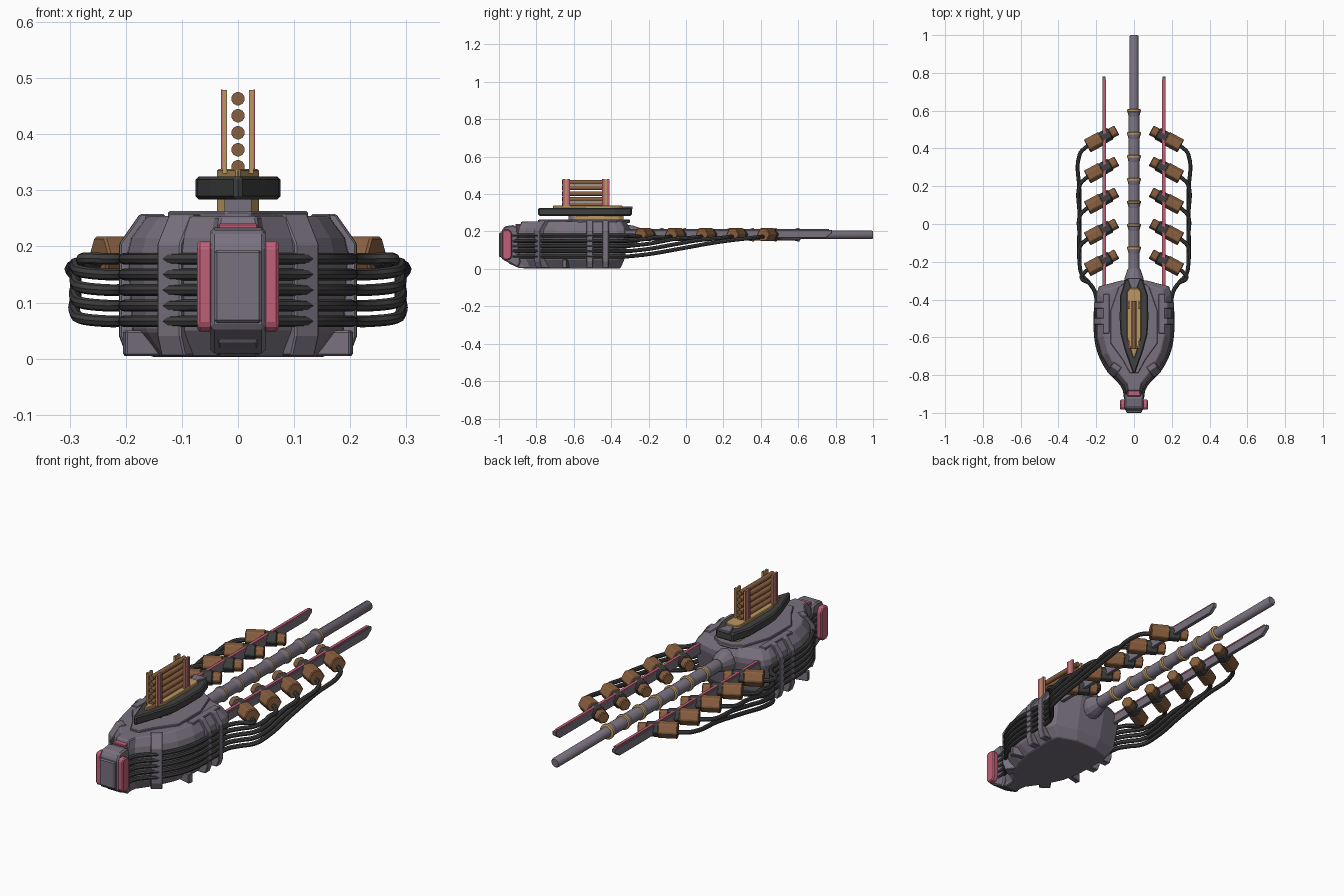
import bpy, math
from mathutils import Vector

if "Cube" in bpy.data.objects:
    bpy.data.objects.remove(bpy.data.objects["Cube"])


def material(name, rgb):
    m = bpy.data.materials.new(name)
    m.diffuse_color = (*rgb, 1)
    m.use_nodes = True
    m.node_tree.nodes["Principled BSDF"].inputs["Base Color"].default_value = m.diffuse_color
    return m


GREY = material("violet_grey", (0.19, 0.165, 0.21))
DARK = material("charcoal", (0.05, 0.052, 0.05))
BROWN = material("copper_brown", (0.25, 0.115, 0.05))
GOLD = material("dull_gold", (0.5, 0.31, 0.12))
PINK = material("rose", (0.52, 0.115, 0.19))


def finish(ob, mat, bevel=0, mirror=False, smooth=False):
    ob.data.materials.clear()
    ob.data.materials.append(mat)
    if bevel:
        b = ob.modifiers.new("bevel", 'BEVEL')
        b.width, b.segments, b.limit_method = bevel, 1, 'ANGLE'
    if mirror:
        ob.modifiers.new("mirror", 'MIRROR')
    if smooth:
        bpy.ops.object.select_all(action='DESELECT')
        ob.select_set(True)
        bpy.context.view_layer.objects.active = ob
        bpy.ops.object.shade_smooth_by_angle(angle=math.radians(40))
    return ob


def loft(name, rings, mat, **kw):
    """Join equal rings of points and cap both ends."""
    n = len(rings[0])
    verts = [tuple(p) for r in rings for p in r]
    faces = [tuple(range(n)), tuple(range(len(verts) - n, len(verts)))]
    for k in range(len(rings) - 1):
        for i in range(n):
            j = (i + 1) % n
            faces.append((k * n + i, k * n + j, k * n + n + j, k * n + n + i))
    me = bpy.data.meshes.new(name)
    me.from_pydata(verts, [], faces)
    import bmesh
    bm = bmesh.new()
    bm.from_mesh(me)
    bmesh.ops.recalc_face_normals(bm, faces=bm.faces)
    bm.to_mesh(me)
    bm.free()
    ob = bpy.data.objects.new(name, me)
    bpy.context.collection.objects.link(ob)
    return finish(ob, mat, **kw)


def box(name, x, y, z, mat, **kw):
    return loft(name, [[(x[0], y[0], h), (x[1], y[0], h), (x[1], y[1], h), (x[0], y[1], h)]
                       for h in z], mat, **kw)


def full(half):
    """Complete a half plan outline across x = 0."""
    return half + [(-x, y) for x, y in reversed(half)]


def slab(name, half, z0, z1, mat, **kw):
    return loft(name, [[(x, y, z) for x, y in full(half)] for z in (z0, z1)], mat, **kw)


def side_profile(name, x0, x1, yz, mat, **kw):
    return loft(name, [[(x, y, z) for y, z in yz] for x in (x0, x1)], mat, **kw)


def tube(name, stations, n, mat, turn=0, **kw):
    """Round or faceted tube through (point, radius) stations on a line."""
    axis = (Vector(stations[-1][0]) - Vector(stations[0][0])).normalized()
    side = axis.cross(Vector((0, 0, 1))).normalized()
    up = side.cross(axis)
    rings = []
    for p, r in stations:
        rings.append([Vector(p) + r * (math.cos(a) * side + math.sin(a) * up)
                      for a in (2 * math.pi * i / n + turn for i in range(n))])
    return loft(name, rings, mat, **kw)


# Hull: plan outline stacked with inset bottom and chamfered shoulders
OUT = [(0.04, -0.90), (0.05, -0.86), (0.115, -0.79), (0.17, -0.70), (0.195, -0.61),
       (0.20, -0.37), (0.185, -0.33), (0.07, -0.30)]


def level(z, inset, rear):
    pts = []
    for x, y in OUT:
        px = x * (1 - inset / 0.2)
        py = y + inset * 0.6 if y < -0.6 else y - (rear if y > -0.4 else 0)
        pts.append((px, py))
    return [(x, y, z) for x, y in full(pts)]


loft("hull", [level(0.003, 0.045, 0.05), level(0.05, 0.008, 0.03), level(0.19, 0.0, 0.0),
              level(0.215, 0.006, 0.0), level(0.254, 0.035, 0.02)], GREY, bevel=0.004)

# Layered deck plates on top of the hull
slab("upper_plate", [(0.022, -0.79), (0.06, -0.72), (0.125, -0.63), (0.125, -0.46),
                     (0.08, -0.33), (0.03, -0.30)], 0.245, 0.263, GREY, bevel=0.003)
box("shoulder_plate", (0.13, 0.165), (-0.58, -0.37), (0.245, 0.258), GREY, bevel=0.003, mirror=True)

# Armour ribs over the hull sides
for i, (x, y, ang, w) in enumerate([(0.115, -0.785, -55, 0.026), (0.196, -0.515, 0, 0.017),
                                    (0.197, -0.43, 0, 0.017), (0.183, -0.645, -14, 0.012)]):
    n = Vector((math.cos(math.radians(ang)), math.sin(math.radians(ang)), 0))
    t = Vector((-n.y, n.x, 0))
    prof = [(-0.05, 0.005), (0.002, 0.005), (0.015, 0.04), (0.015, 0.205), (-0.022, 0.258), (-0.05, 0.258)]
    if i == 3:
        prof = [(-0.05, 0.005), (0.02, 0.005), (0.02, 0.05), (-0.05, 0.05)]
    loft("hull_rib", [[Vector((x, y, 0)) + t * s + n * a + Vector((0, 0, h)) for a, h in prof]
                      for s in (-w, w)], GREY, bevel=0.003, mirror=True)

# Prow: neck, front block, inset panel and coloured guards
side_profile("prow_neck", -0.036, 0.036, [(-0.95, 0.03), (-0.89, 0.004), (-0.76, 0.004),
             (-0.74, 0.25), (-0.83, 0.236), (-0.95, 0.228)], GREY, bevel=0.004)
side_profile("prow_block", -0.049, 0.049, [(-0.988, 0.055), (-0.90, 0.006), (-0.885, 0.03), (-0.90, 0.225),
             (-0.925, 0.234), (-0.97, 0.228), (-0.988, 0.20)], GREY, bevel=0.007)
box("prow_panel", (-0.042, 0.042), (-1.0, -0.98), (0.064, 0.194), GREY, bevel=0.005)
side_profile("prow_guard", 0.045, 0.073, [(-0.983, 0.06), (-0.97, 0.048), (-0.94, 0.05), (-0.93, 0.07),
             (-0.93, 0.19), (-0.945, 0.21), (-0.975, 0.21), (-0.983, 0.2)], PINK, bevel=0.005, mirror=True)
slab("prow_top_plate", [(0.036, -0.912), (0.022, -0.83)], 0.23, 0.241, PINK, bevel=0.003)

# Bridge: pedestal, charcoal deck and gold floor
slab("bridge_pedestal", [(0.012, -0.62), (0.037, -0.58), (0.037, -0.36), (0.02, -0.335)],
     0.255, 0.29, GOLD, bevel=0.003)
box("pedestal_core", (-0.024, 0.024), (-0.628, -0.40), (0.255, 0.285), GREY)
slab("bridge_deck", [(0.006, -0.79), (0.05, -0.665), (0.072, -0.58), (0.076, -0.50), (0.074, -0.38),
                     (0.045, -0.29)], 0.284, 0.325, DARK, bevel=0.011)
slab("bridge_floor", [(0.004, -0.71), (0.037, -0.60), (0.037, -0.36), (0.024, -0.34)],
     0.32, 0.338, GOLD, bevel=0.003)
slab("bridge_rear_wedge", [(0.004, -0.375), (0.036, -0.285)], 0.32, 0.333, GREY, bevel=0.003)

# Mast: two pairs of posts with stacked rods between
for y in (-0.64, -0.43):
    box("mast_post", (0.020, 0.028), (y - 0.02, y + 0.02), (0.33, 0.479), GOLD, mirror=True)
    for s in (-0.013, 0.013):
        box("mast_stripe", (0.0275, 0.0305), (y + s - 0.006, y + s + 0.006), (0.338, 0.48), PINK, mirror=True)
for i in range(5):
    z = 0.342 + 0.0303 * i
    tube("mast_rod", [((0, -0.662, z), 0.012), ((0, -0.408, z), 0.012)], 14, BROWN, smooth=True)

# Central barrel with collar and gold rings
BZ = 0.182
tube("barrel", [((0, -0.34, BZ), 0.029), ((0, 0.60, BZ), 0.029), ((0, 0.615, BZ), 0.023),
                ((0, 0.994, BZ), 0.023), ((0, 1.0, BZ), 0.018)], 20, GREY, smooth=True)
tube("barrel_collar", [((0, -0.34, BZ), 0.058), ((0, -0.285, BZ), 0.05), ((0, -0.25, BZ), 0.038),
                       ((0, -0.235, BZ), 0.032)], 12, GREY)
for i in range(7):
    y = -0.127 + 0.1212 * i
    tube("barrel_ring", [((0, y - 0.008, BZ), 0.031), ((0, y - 0.005, BZ), 0.036),
                         ((0, y + 0.005, BZ), 0.036), ((0, y + 0.008, BZ), 0.031)], 20, GOLD, smooth=True)
    tube("barrel_swell", [((0, y - 0.03, BZ), 0.029), ((0, y - 0.008, BZ), 0.034),
                          ((0, y, BZ), 0.034)], 20, GREY, smooth=True)

# Side rails with rose top strips
side_profile("rail", 0.15, 0.168, [(-0.36, 0.165), (0.745, 0.165), (0.78, 0.19), (0.78, 0.208), (-0.36, 0.208)],
             GREY, bevel=0.002, mirror=True)
box("rail_strip", (0.149, 0.163), (-0.35, 0.765), (0.207, 0.214), PINK, mirror=True)

# Angled coils clamped to the rails, each fed by one cable
d = Vector((0.88, -0.475, 0))
for i in range(5):
    c = Vector((0.195, -0.215 + 0.164 * i, 0.183))
    tube("coil_body", [(c - d * 0.028, 0.04), (c + d * 0.06, 0.04)], 6, BROWN, bevel=0.004, mirror=True)
    tube("coil_clamp", [(c - d * 0.08, 0.036), (c - d * 0.024, 0.036)], 6, DARK, bevel=0.004, mirror=True)
    tube("coil_tip", [(c - d * 0.118, 0.03), (c - d * 0.078, 0.03)], 6, BROWN, bevel=0.004, mirror=True)

    z = 0.178 - 0.0278 * i
    end = c + d * 0.055
    end.z = 0.172
    path = [(0.042, -0.925, z), (0.053, -0.87, z), (0.085, -0.825, z), (0.125, -0.785, z),
            (0.175, -0.70, z), (0.199, -0.61, z), (0.203, -0.48, z), (0.204, -0.37, z),
            (0.235, -0.315, z)]
    if i == 0:
        path += [(0.278, -0.285, z)]
    else:
        path += [(0.275, -0.27, z + 0.004), (0.289, -0.20, z + 0.012)]
        for f in (0.35, 0.7):
            path.append((0.289, -0.20 + f * (end.y + 0.12), z + 0.012 + f * (0.16 - z)))
        path.append((0.287, end.y - 0.045, 0.168))
    path += [(end.x + 0.018, end.y - 0.014, 0.172), tuple(end - d * 0.01)]
    cu = bpy.data.curves.new("cable", 'CURVE')
    cu.dimensions = '3D'
    cu.bevel_depth, cu.bevel_resolution = 0.0105, 2
    sp = cu.splines.new('BEZIER')
    sp.bezier_points.add(len(path) - 1)
    sp.resolution_u = 5
    for bp, p in zip(sp.bezier_points, path):
        bp.co = p
        bp.handle_left_type = bp.handle_right_type = 'AUTO'
    cable = bpy.data.objects.new("cable", cu)
    bpy.context.collection.objects.link(cable)
    bpy.ops.object.select_all(action='DESELECT')
    cable.select_set(True)
    bpy.context.view_layer.objects.active = cable
    bpy.ops.object.convert(target='MESH')
    finish(bpy.context.object, DARK, mirror=True, smooth=True)
